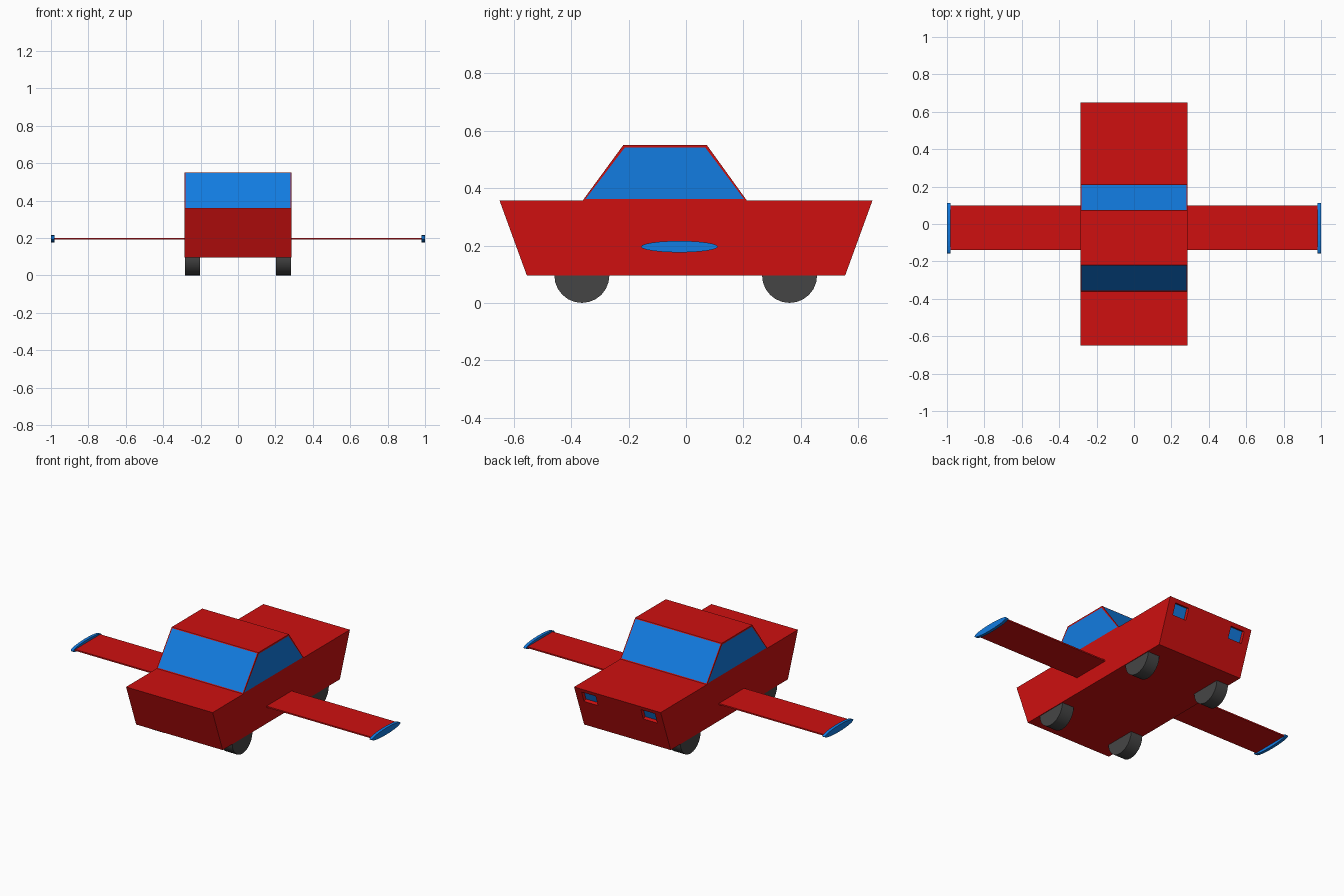
import bpy, bmesh, math
from mathutils import Vector

if "Cube" in bpy.data.objects:
    bpy.data.objects.remove(bpy.data.objects["Cube"])


def material(name, color):
    m = bpy.data.materials.new(name)
    m.diffuse_color = (*color, 1)
    m.use_nodes = True
    m.node_tree.nodes["Principled BSDF"].inputs["Base Color"].default_value = m.diffuse_color
    return m


RED = material("red paint", (0.62, 0.005, 0.005))
BLUE = material("blue glass", (0.006, 0.2, 0.75))
GREY = material("dark rubber", (0.06, 0.06, 0.06))


def prism(profile, x0, x1):
    """Extrude a side profile of (y, z) points from x0 to x1."""
    bm = bmesh.new()
    face = bm.faces.new([bm.verts.new((x0, y, z)) for y, z in profile])
    ext = bmesh.ops.extrude_face_region(bm, geom=[face])["geom"]
    verts = [g for g in ext if isinstance(g, bmesh.types.BMVert)]
    bmesh.ops.translate(bm, verts=verts, vec=(x1 - x0, 0, 0))
    # keep the start cap so the prism is closed
    if len(bm.faces) < len(profile) + 2:
        bm.faces.new([v for v in bm.verts if abs(v.co.x - x0) < 1e-6])
    bmesh.ops.recalc_face_normals(bm, faces=bm.faces)
    bm.normal_update()
    return bm


def finish(bm, name, *mats):
    me = bpy.data.meshes.new(name)
    bm.to_mesh(me)
    bm.free()
    for m in mats:
        me.materials.append(m)
    ob = bpy.data.objects.new(name, me)
    bpy.context.collection.objects.link(ob)
    return ob


def ellipse(cy, cz, ry, rz, n):
    return [(cy + ry * math.cos(2 * math.pi * i / n),
             cz + rz * math.sin(2 * math.pi * i / n)) for i in range(n)]


W = 0.287

# Body with recessed tail lights cut into the rear face
bm = prism([(-0.65, 0.357), (-0.555, 0.096), (0.555, 0.096), (0.65, 0.357)], -W, W)
cuts = [((x, 0, 0), (1, 0, 0)) for x in (-0.243, -0.15, 0.15, 0.243)]
cuts += [((0, 0, z), (0, 0, 1)) for z in (0.27, 0.335)]
for co, no in cuts:
    rear = [f for f in bm.faces if f.normal.y > 0.8]
    geom = list({g for f in rear for g in [*f.verts, *f.edges]}) + rear
    bmesh.ops.bisect_plane(bm, geom=geom, plane_co=Vector(co), plane_no=Vector(no))
    bm.normal_update()
lights = []
for f in bm.faces:
    c = f.calc_center_median()
    if f.normal.y > 0.8 and 0.15 < abs(c.x) < 0.243 and 0.27 < c.z < 0.335:
        lights.append(f)
bmesh.ops.inset_individual(bm, faces=lights, thickness=0, depth=-0.02)
for f in lights:
    f.material_index = 1
finish(bm, "car_body", RED, BLUE)

# Cabin with inset windows on all four sides
bm = prism([(-0.36, 0.357), (0.212, 0.357), (0.072, 0.551), (-0.218, 0.551)], -W, W)
for axis, border in ((0, 0.0105), (1, 0.008)):
    panes = [f for f in bm.faces if abs(f.normal[axis]) > 0.7 and len(f.verts) == 4]
    bmesh.ops.inset_individual(bm, faces=panes, thickness=border, depth=0)
    for f in panes:
        f.material_index = 1
finish(bm, "cabin", RED, BLUE)

# Wings, wing tips and wheels on both sides
for side, s in (("left", -1), ("right", 1)):
    wing = [(-0.14, 0.193), (0.098, 0.193), (0.098, 0.201), (-0.14, 0.201)]
    finish(prism(wing, s * 0.28, s * 0.985), side + "_wing", RED)
    finish(prism(ellipse(-0.023, 0.196, 0.134, 0.02, 24), s * 0.982, s * 1.0),
           side + "_wing_tip", BLUE)
    for end, y in (("front", -0.363), ("rear", 0.361)):
        ob = finish(prism(ellipse(y, 0.096, 0.096, 0.096, 24), s * 0.204, s * 0.283),
                    f"{end}_{side}_wheel", GREY)
        bpy.context.view_layer.objects.active = ob
        ob.select_set(True)
        bpy.ops.object.shade_smooth_by_angle(angle=math.radians(30))
        ob.select_set(False)
